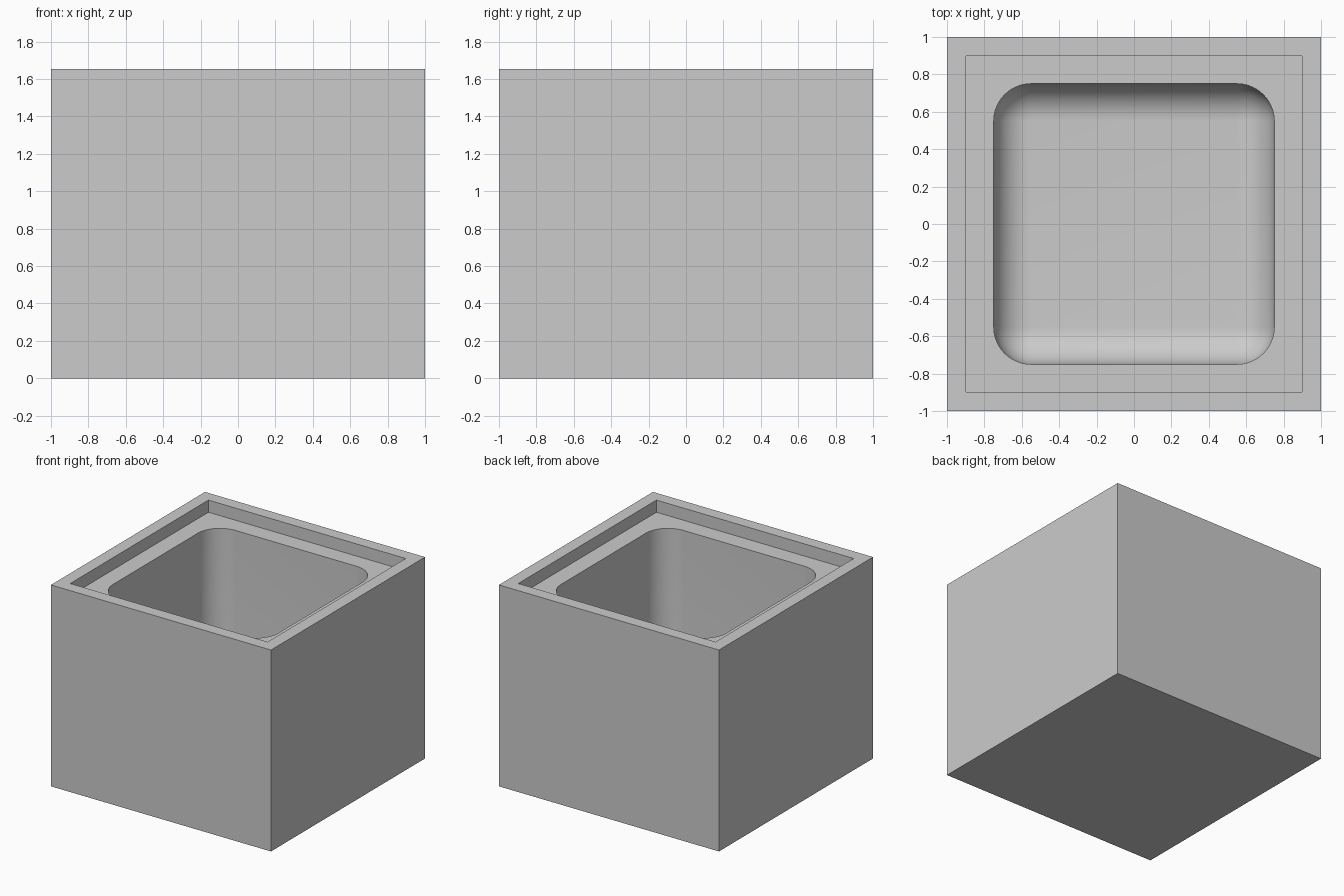
import bpy, bmesh
from math import cos, sin, pi

cube = bpy.data.objects.get("Cube")
if cube:
    bpy.data.objects.remove(cube, do_unlink=True)

HEIGHT, LEDGE, FLOOR = 1.655, 1.555, 0.25
RECESS, CAVITY, RADIUS = 0.897, 0.75, 0.2
SEGMENTS = 12

grey = bpy.data.materials.new("plain grey")
grey.use_nodes = True
colour = (0.6, 0.6, 0.6, 1)
grey.diffuse_color = colour
grey.node_tree.nodes["Principled BSDF"].inputs["Base Color"].default_value = colour


def ring(bm, half, z, radius=0):
    """Square outline with rounded corners, counter-clockwise."""
    verts = []
    for corner in range(4):
        mid = pi / 4 + corner * pi / 2
        cx = (half - radius) * (1 if cos(mid) > 0 else -1)
        cy = (half - radius) * (1 if sin(mid) > 0 else -1)
        for i in range(SEGMENTS + 1):
            a = corner * pi / 2 + i / SEGMENTS * pi / 2
            verts.append(bm.verts.new((cx + radius * cos(a), cy + radius * sin(a), z)))
    return verts


bm = bmesh.new()

# Outer walls, rim, stepped recess and the top edge of the cavity
rings = [ring(bm, 1, 0), ring(bm, 1, HEIGHT), ring(bm, RECESS, HEIGHT),
         ring(bm, RECESS, LEDGE), ring(bm, CAVITY, LEDGE, RADIUS)]

# Cavity wall running into a rounded floor edge
for i in range(SEGMENTS + 1):
    a = i / SEGMENTS * pi / 2
    r = RADIUS * cos(a)
    rings.append(ring(bm, CAVITY - RADIUS + r, FLOOR + RADIUS * (1 - sin(a)), r))

for low, high in zip(rings, rings[1:]):
    n = len(low)
    for i in range(n):
        j = (i + 1) % n
        bm.faces.new((low[i], low[j], high[j], high[i]))

# Underside and cavity floor
bm.faces.new(list(reversed(rings[0])))
bm.faces.new(rings[-1])
bmesh.ops.remove_doubles(bm, verts=bm.verts[:], dist=0.0005)
bmesh.ops.recalc_face_normals(bm, faces=bm.faces[:])

mesh = bpy.data.meshes.new("open_box")
bm.to_mesh(mesh)
bm.free()
mesh.materials.append(grey)
box = bpy.data.objects.new("open_box", mesh)
bpy.context.collection.objects.link(box)

bpy.ops.object.select_all(action="DESELECT")
box.select_set(True)
bpy.context.view_layer.objects.active = box
bpy.ops.object.shade_smooth_by_angle(angle=pi / 6)
